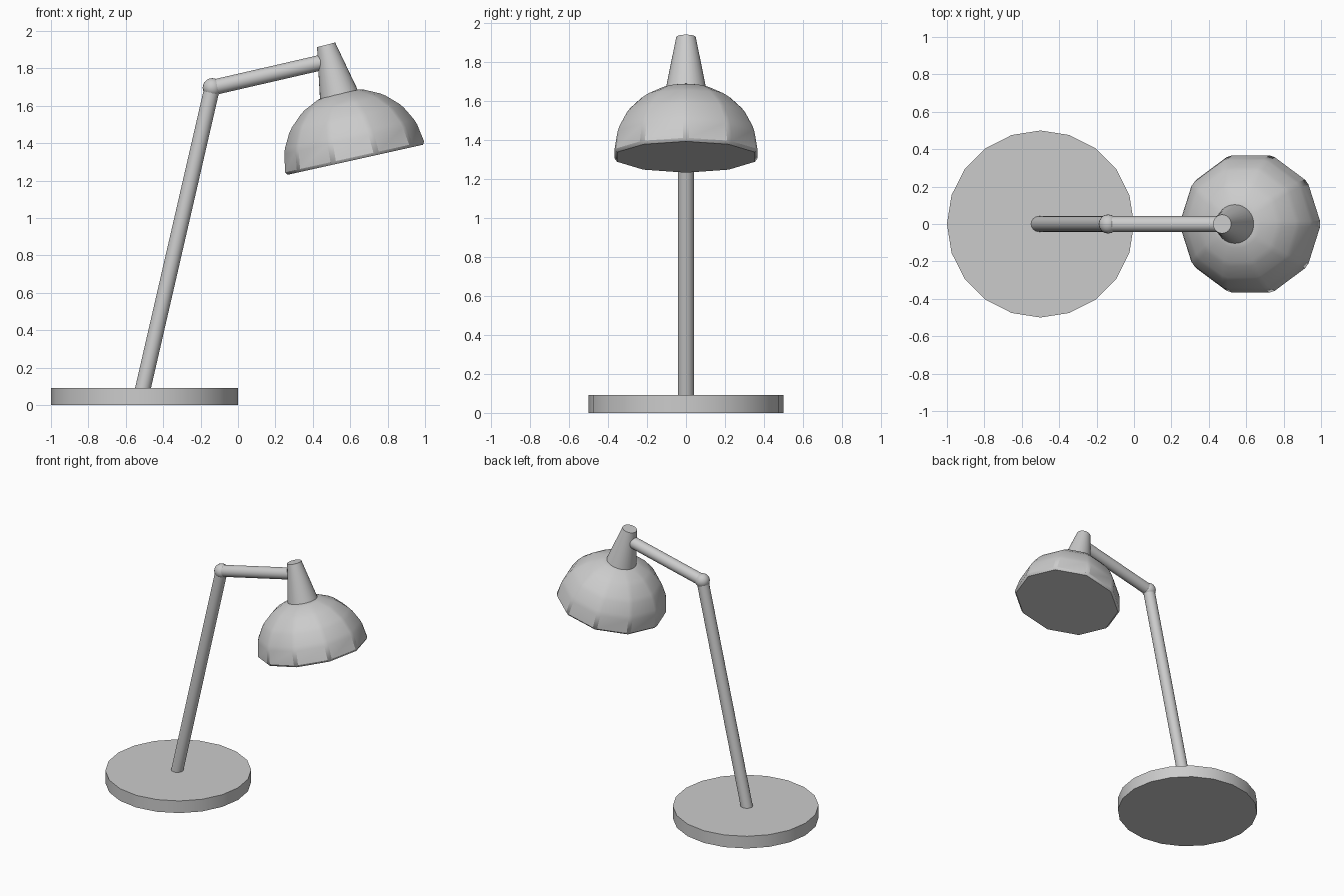
import bpy, bmesh, math
from mathutils import Vector, Matrix

if "Cube" in bpy.data.objects:
    bpy.data.objects.remove(bpy.data.objects["Cube"])

TILT = math.radians(13.3)


def smooth(obj, angle):
    bpy.ops.object.select_all(action='DESELECT')
    obj.select_set(True)
    bpy.context.view_layer.objects.active = obj
    bpy.ops.object.shade_smooth_by_angle(angle=math.radians(angle))


def add_object(name, bm):
    mesh = bpy.data.meshes.new(name)
    bmesh.ops.recalc_face_normals(bm, faces=bm.faces)
    bm.to_mesh(mesh)
    bm.free()
    obj = bpy.data.objects.new(name, mesh)
    bpy.context.collection.objects.link(obj)
    return obj


def tube(name, start, end, r1, r2, sides=24):
    """Closed cylinder or cone between two points."""
    a, b = Vector(start), Vector(end)
    axis = b - a
    bm = bmesh.new()
    bmesh.ops.create_cone(bm, cap_ends=True, segments=sides,
                          radius1=r1, radius2=r2, depth=axis.length)
    turn = axis.to_track_quat('Z', 'Y').to_matrix().to_4x4()
    bm.transform(Matrix.Translation((a + b) / 2) @ turn)
    obj = add_object(name, bm)
    smooth(obj, 30)
    return obj


def lathe(name, profile, sides):
    """Closed solid from stacked rings of (radius, height)."""
    bm = bmesh.new()
    rings = []
    for r, h in profile:
        rings.append([bm.verts.new((r * math.cos(2 * math.pi * i / sides),
                                    r * math.sin(2 * math.pi * i / sides), h))
                      for i in range(sides)])
    for low, high in zip(rings, rings[1:]):
        for i in range(sides):
            j = (i + 1) % sides
            bm.faces.new((low[i], low[j], high[j], high[i]))
    bm.faces.new(rings[0][::-1])
    bm.faces.new(rings[-1])
    return add_object(name, bm)


# Round 20-sided base
base = lathe("base", [(0.5, 0), (0.5, 0.092)], 20)
base.location = (-0.5, 0, 0)
smooth(base, 30)

# Leaning pole, elbow and arm
elbow = Vector((-0.138, 0, 1.697))
tube("pole", (-0.515, 0, 0.06), elbow, 0.0415, 0.0415)
tube("arm", elbow, (0.475, 0, 1.838), 0.0415, 0.0415)
bm = bmesh.new()
bmesh.ops.create_uvsphere(bm, u_segments=16, v_segments=10, radius=0.051)
bm.transform(Matrix.Translation(elbow))
smooth(add_object("elbow_joint", bm), 40)

# Tapered lamp socket
tube("socket", (0.543, 0, 1.645), (0.471, 0, 1.926), 0.107, 0.05, 32)

# Ten-sided domed shade with softened edges and a closed underside
profile = [(0.388, 0)]
for step in range(1, 5):
    a = math.radians(18 * step)
    profile.append((0.385 * math.cos(a), 0.015 + 0.365 * math.sin(a)))
shade = lathe("shade", profile, 10)
shade.location = (0.627, 0, 1.3115)
shade.rotation_euler = (0, -TILT + math.radians(0.8), 0)
bevel = shade.modifiers.new("soft_edges", 'BEVEL')
bevel.width = 0.016
bevel.segments = 1
bevel.limit_method = 'ANGLE'
bevel.angle_limit = math.radians(10)
smooth(shade, 30)
